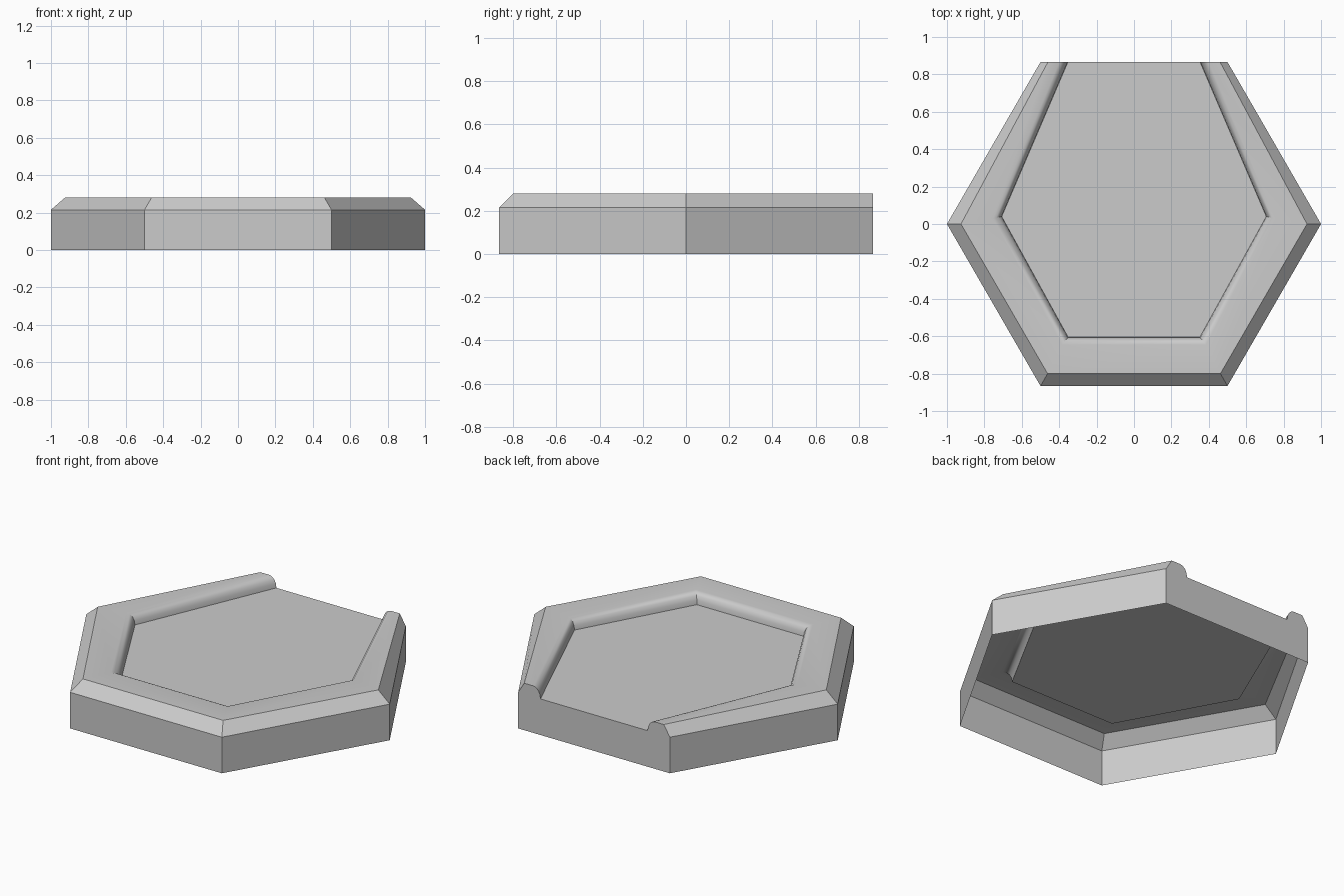
import bpy, bmesh, math

cube = bpy.data.objects.get("Cube")
if cube:
    bpy.data.objects.remove(cube, do_unlink=True)

BACK = math.sqrt(3) / 2

grey = bpy.data.materials.new("stone grey")
grey.use_nodes = True
color = (0.6, 0.6, 0.6, 1)
grey.diffuse_color = color
grey.node_tree.nodes["Principled BSDF"].inputs["Base Color"].default_value = color


def half_hex(bm, z, back_x, side, front):
    """Hexagonal loop, open at the back: right end to left end."""
    right = [(-back_x, BACK), (-side[0], side[1]), (-front[0], front[1])]
    pts = right + [(-x, y) for x, y in reversed(right)]
    return [bm.verts.new((x, y, z)) for x, y in pts]


def mix(a, b, t):
    return a + (b - a) * t


bm = bmesh.new()

# Outer wall and chamfer
loops = [
    half_hex(bm, 0, 0.5, (1, 0), (0.5, -BACK)),
    half_hex(bm, 0.215, 0.5, (1, 0), (0.5, -BACK)),
    half_hex(bm, 0.28, 0.46, (0.925, 0), (0.462, -0.8)),
]

# Rounded inner lip falling from the rim to the floor
for step in range(5):
    a = step / 4 * math.pi / 2
    t = math.sin(a)
    z = mix(0.215, 0.28, math.cos(a))
    loops.append(half_hex(bm, z, mix(0.4, 0.353, t),
                          (mix(0.755, 0.707, t), mix(0.03, 0.04, t)),
                          (mix(0.385, 0.352, t), mix(-0.645, -0.605, t))))

for lower, upper in zip(loops, loops[1:]):
    for i in range(5):
        bm.faces.new((lower[i], lower[i + 1], upper[i + 1], upper[i]))

# Recessed floor and the notched back wall; the underside stays open
bm.faces.new(loops[-1])
bm.faces.new([l[0] for l in loops] + [l[-1] for l in reversed(loops)])
bmesh.ops.recalc_face_normals(bm, faces=bm.faces)
floor = max(bm.faces, key=lambda f: f.calc_area() * abs(f.normal.z))
if floor.normal.z < 0:
    bmesh.ops.reverse_faces(bm, faces=bm.faces)

mesh = bpy.data.meshes.new("hex_tray")
bm.to_mesh(mesh)
bm.free()
mesh.materials.append(grey)
tray = bpy.data.objects.new("hex_tray", mesh)
bpy.context.collection.objects.link(tray)

# Smooth lip, sharp outer edges
bpy.context.view_layer.objects.active = tray
tray.select_set(True)
bpy.ops.object.shade_smooth_by_angle(angle=math.radians(30))
